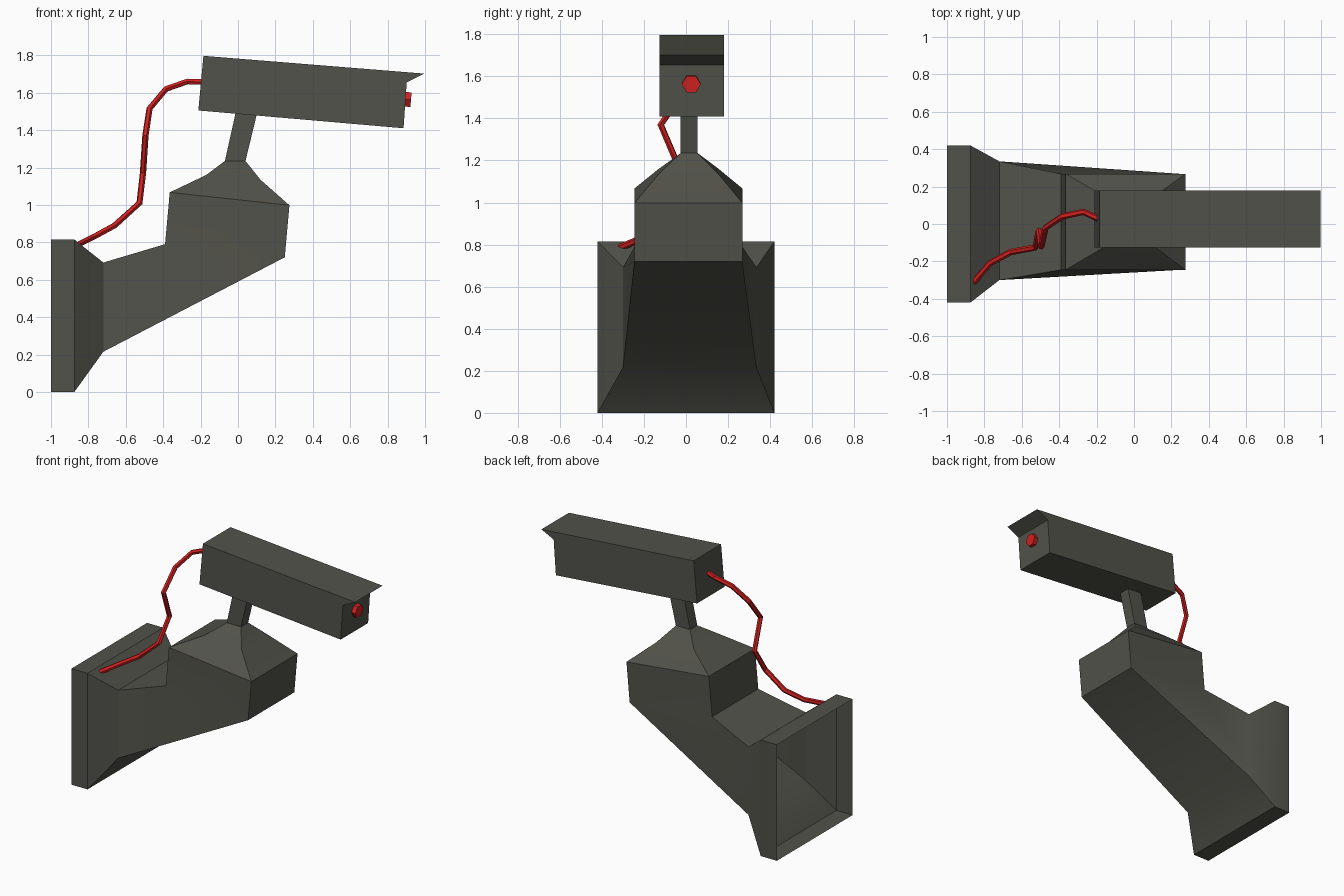
import bpy, bmesh, math
from mathutils import Vector, Matrix

if "Cube" in bpy.data.objects:
    bpy.data.objects.remove(bpy.data.objects["Cube"])


def material(name, rgb):
    m = bpy.data.materials.new(name)
    m.diffuse_color = (*rgb, 1)
    m.use_nodes = True
    m.node_tree.nodes["Principled BSDF"].inputs["Base Color"].default_value = m.diffuse_color
    return m


grey = material("dark_grey", (0.085, 0.085, 0.07))
red = material("red", (0.65, 0.015, 0.015))


def finish(bm, name, mat):
    bmesh.ops.recalc_face_normals(bm, faces=bm.faces)
    me = bpy.data.meshes.new(name)
    bm.to_mesh(me)
    bm.free()
    me.materials.append(mat)
    ob = bpy.data.objects.new(name, me)
    bpy.context.collection.objects.link(ob)
    return ob


def loft(name, rings, mat):
    """Open four-sided tube; each ring is (x, z) front/lower, (x, z) rear/upper, y min, y max."""
    bm = bmesh.new()
    prev = None
    for (xa, za), (xb, zb), y0, y1 in rings:
        cur = [bm.verts.new(p) for p in
               ((xa, y0, za), (xa, y1, za), (xb, y1, zb), (xb, y0, zb))]
        if prev:
            for i in range(4):
                j = (i + 1) % 4
                bm.faces.new((prev[i], prev[j], cur[j], cur[i]))
        prev = cur
    return finish(bm, name, mat)


# Wall bracket: open-backed plate, flare, arm bending up into a block, tapered roof
bracket = loft("wall_bracket", [
    ((-1.0, 0.0), (-1.0, 0.815), -0.42, 0.42),
    ((-0.875, 0.0), (-0.875, 0.815), -0.42, 0.42),
    ((-0.72, 0.215), (-0.72, 0.692), -0.30, 0.335),
    ((0.25, 0.72), (-0.39, 0.79), -0.245, 0.268),
    ((0.275, 0.998), (-0.365, 1.067), -0.245, 0.268),
    ((0.12, 1.135), (-0.17, 1.16), -0.13, 0.155),
    ((0.04, 1.235), (-0.07, 1.235), -0.025, 0.055),
], grey)
bpy.context.view_layer.objects.active = bracket
bracket.select_set(True)
bpy.ops.object.shade_smooth_by_angle(angle=math.radians(30))
bracket.select_set(False)

# Neck between bracket and housing
loft("neck", [
    ((0.04, 1.235), (-0.07, 1.235), -0.025, 0.055),
    ((0.102, 1.49), (-0.012, 1.497), -0.025, 0.055),
], grey)

# Camera housing: side profile with pointed sun hood, extruded across y
profile = [(-0.212, 1.505), (0.885, 1.41), (0.902, 1.655), (0.997, 1.702), (-0.185, 1.797)]
bm = bmesh.new()
side = bm.faces.new([bm.verts.new((x, -0.125, z)) for x, z in profile])
ext = bmesh.ops.extrude_face_region(bm, geom=[side], use_keep_orig=True)
bmesh.ops.translate(bm, vec=(0, 0.305, 0),
                    verts=[v for v in ext["geom"] if isinstance(v, bmesh.types.BMVert)])
finish(bm, "camera_housing", grey)

# Hexagonal lens, tilted with the housing
axis = Vector((1, 0, -0.083)).normalized()
up = Vector((0.083, 0, 1)).normalized()
frame = Matrix((Vector((0, 1, 0)), up, axis)).transposed().to_4x4()
bm = bmesh.new()
bmesh.ops.create_cone(bm, cap_ends=True, segments=6, radius1=0.045, radius2=0.045, depth=0.04,
                      matrix=Matrix.Translation((0.905, 0.025, 1.564)) @ frame
                      @ Matrix.Rotation(math.radians(30), 4, 'Z'))
finish(bm, "lens", red)

# Cable from the back of the housing to the bracket
path = [(-0.19, 0.027, 1.657), (-0.27, 0.065, 1.66), (-0.385, 0.04, 1.62),
        (-0.473, -0.02, 1.515), (-0.495, -0.12, 1.37), (-0.508, -0.035, 1.17),
        (-0.527, -0.125, 1.01), (-0.66, -0.15, 0.89), (-0.77, -0.21, 0.83),
        (-0.86, -0.315, 0.785)]
cu = bpy.data.curves.new("cable", 'CURVE')
cu.dimensions = '3D'
cu.bevel_depth = 0.017
cu.bevel_resolution = 1
cu.use_fill_caps = True
sp = cu.splines.new('POLY')
sp.points.add(len(path) - 1)
for pt, co in zip(sp.points, path):
    pt.co = (*co, 1)
sp.use_smooth = False
cu.materials.append(red)
cable = bpy.data.objects.new("cable", cu)
bpy.context.collection.objects.link(cable)
bpy.context.view_layer.objects.active = cable
cable.select_set(True)
bpy.ops.object.convert(target='MESH')
